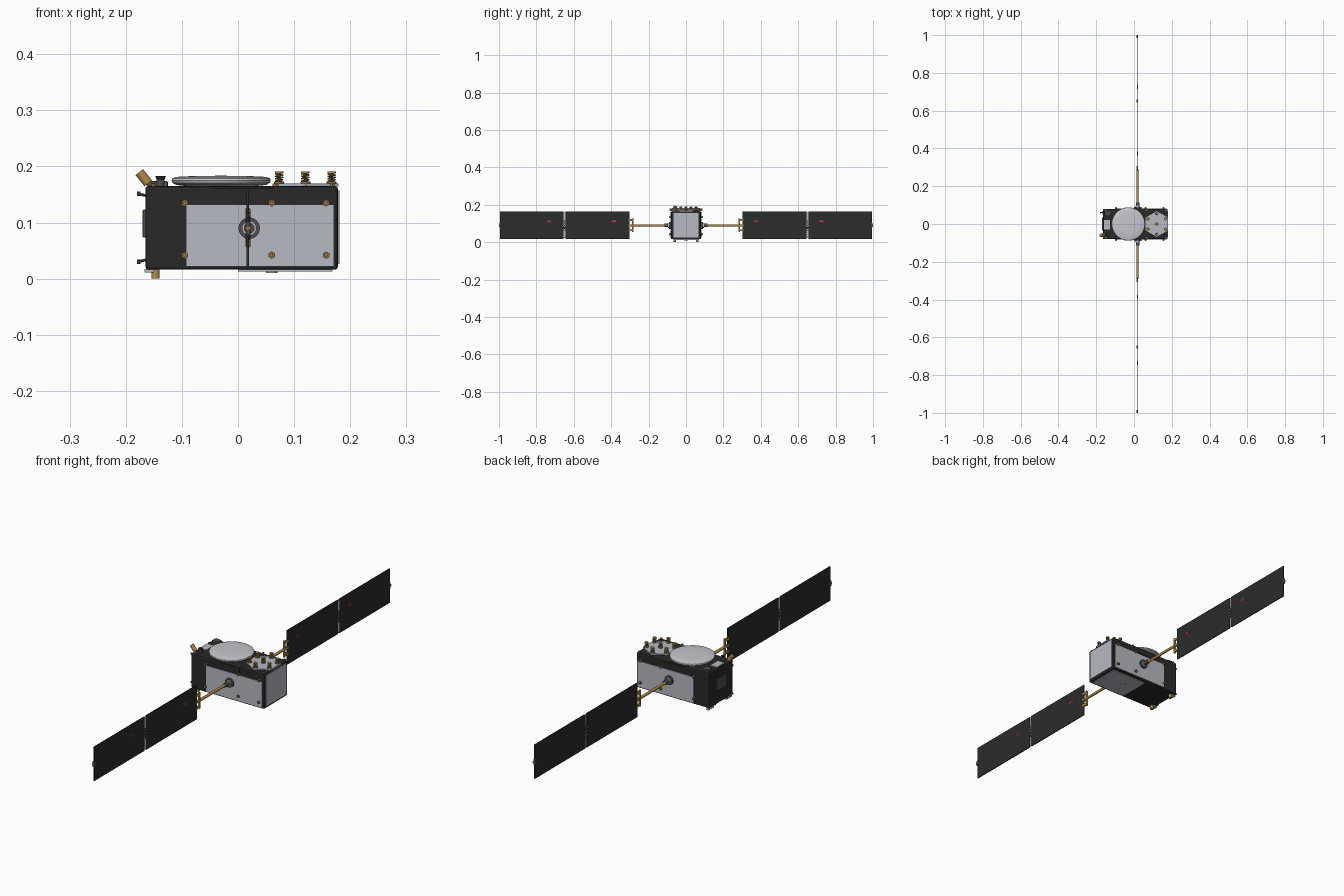
import bpy, math
from mathutils import Vector

cube = bpy.data.objects.get("Cube")
if cube:
    bpy.data.objects.remove(cube, do_unlink=True)


def material(name, r, g, b):
    m = bpy.data.materials.new(name)
    m.use_nodes = True
    m.diffuse_color = (r, g, b, 1)
    m.node_tree.nodes["Principled BSDF"].inputs["Base Color"].default_value = (r, g, b, 1)
    return m


BLACK = material("black foil", .022, .022, .022)
CELL = material("solar cell black", .024, .025, .025)
GREY = material("radiator grey", .47, .49, .54)
WHITE = material("dish white", .56, .57, .61)
GOLD = material("gold", .45, .26, .06)
BRONZE = material("bronze", .27, .16, .07)
STEEL = material("dark steel", .08, .08, .085)
RED = material("red", .5, .06, .02)


def finish(name, mat, smooth=False, bevel=0):
    o = bpy.context.object
    o.name = name
    o.data.materials.append(mat)
    if bevel:
        b = o.modifiers.new("Bevel", 'BEVEL')
        b.width, b.segments = bevel, 2
    if smooth:
        bpy.ops.object.shade_smooth_by_angle(angle=math.radians(35))
    return o


def box(name, mat, x, y, z, bevel=0):
    """Box from (min, max) pairs."""
    pairs = (x, y, z)
    bpy.ops.mesh.primitive_cube_add(size=1, location=[sum(p) / 2 for p in pairs])
    o = bpy.context.object
    for v in o.data.vertices:
        v.co = [c * abs(p[1] - p[0]) for c, p in zip(v.co, pairs)]
    return finish(name, mat, bevel=bevel)


def rod(name, mat, a, b, r, r2=None, sides=20):
    """Cylinder or cone between two points."""
    a, b = Vector(a), Vector(b)
    bpy.ops.mesh.primitive_cone_add(vertices=sides, radius1=r, radius2=r if r2 is None else r2,
                                    depth=(b - a).length, location=(a + b) / 2)
    bpy.context.object.rotation_euler = (b - a).to_track_quat('Z', 'Y').to_euler()
    return finish(name, mat, smooth=sides > 8)


def lathe(name, mat, profile, centre, sides=64):
    """Turned solid from (radius, height) points, closed on the axis."""
    verts, faces, n = [], [], len(profile)
    for i in range(sides):
        t = math.tau * i / sides
        verts += [(r * math.cos(t), r * math.sin(t), z) for r, z in profile]
        j = (i + 1) % sides
        faces += [(i * n + k, j * n + k, j * n + k + 1, i * n + k + 1) for k in range(n - 1)]
    faces.append([i * n + n - 1 for i in range(sides)])
    faces.append([i * n for i in reversed(range(sides))])
    me = bpy.data.meshes.new(name)
    me.from_pydata(verts, [], faces)
    o = bpy.data.objects.new(name, me)
    o.location = centre
    bpy.context.collection.objects.link(o)
    bpy.ops.object.select_all(action='DESELECT')
    o.select_set(True)
    bpy.context.view_layer.objects.active = o
    return finish(name, mat, smooth=True)


def helix(name, x, y, z):
    """Coil antenna on a post with a cap."""
    rod(name + "_base", BRONZE, (x, y, z), (x, y, z + .004), .009)
    rod(name + "_post", STEEL, (x, y, z), (x, y, z + .019), .0025, sides=8)
    rod(name + "_cap", GOLD, (x, y, z + .019), (x, y, z + .022), .0075)
    cu = bpy.data.curves.new(name, 'CURVE')
    cu.dimensions, cu.bevel_depth, cu.bevel_resolution = '3D', .0013, 1
    s = cu.splines.new('POLY')
    s.points.add(48)
    for i, p in enumerate(s.points):
        t = math.tau * i / 12
        p.co = (x + .0065 * math.cos(t), y + .0065 * math.sin(t), z + .003 + .017 * i / 48, 1)
    cu.materials.append(GOLD)
    bpy.context.collection.objects.link(bpy.data.objects.new(name, cu))


# Bus with its radiator plates
box("bus", BLACK, (-.165, .178), (-.08, .08), (.016, .165), bevel=.005)
box("end_radiator", GREY, (.176, .181), (-.068, .068), (.026, .157))
box("bottom_radiator", GREY, (0, .168), (-.07, .07), (.013, .017))

for s, side in ((-1, "front"), (1, "back")):
    # Side radiator, upper cover and bolts
    box(side + "_radiator", GREY, (-.093, .171), (s * .079, s * .083), (.022, .132))
    box(side + "_cover", BLACK, (-.043, .065), (s * .079, s * .082), (.136, .162))
    for x in (-.095, .06, .157):
        for z in (.042, .135):
            rod(side + "_bolt", BRONZE, (x, s * .08, z), (x, s * .088, z), .0065, sides=6)
            rod(side + "_bolt_head", GOLD, (x, s * .086, z), (x, s * .091, z), .003, sides=6)

    # Array drive and boom
    rod(side + "_drive_flange", STEEL, (.02, s * .08, .09), (.02, s * .09, .09), .019, sides=32)
    rod(side + "_drive_hub", GREY, (.02, s * .088, .09), (.02, s * .097, .09), .013)
    rod(side + "_drive_neck", STEEL, (.02, s * .095, .09), (.02, s * .115, .09), .0095)
    rod(side + "_boom", GOLD, (.018, s * .11, .09), (.018, s * .292, .09), .0058)

    # Yoke joining the boom to the wing
    box(side + "_yoke", GOLD, (.013, .022), (s * .281, s * .29), (.056, .126), bevel=.002)
    for z in (.064, .09, .118):
        box(side + "_yoke_lug", GOLD, (.014, .021), (s * .286, s * .308), (z - .005, z + .005))

    # Two wing panels with edge frames, marks and hinges
    for i, (y0, y1) in enumerate(((.303, .645), (.655, .994))):
        box(f"{side}_wing_panel_{i + 1}", CELL, (.0155, .0195), (s * y0, s * y1), (.018, .163))
        ym = s * (y0 + .07 if s > 0 else y1 - .26)
        for z in (.111, .117):
            box(f"{side}_mark_{i + 1}", RED, (.019, .0202), (ym - .01, ym + .01), (z - .0018, z + .0018))
    for z0, z1 in ((.022, .066), (.114, .159)):
        box(side + "_hinge_strip", GREY, (.0165, .0185), (s * .644, s * .656), (z0, z1))
    for z in (.075, .09, .105):
        rod(side + "_hinge", STEEL, (.0175, s * .65, z - .006), (.0175, s * .65, z + .006), .0045, sides=10)
        box(side + "_hinge_leaf", GREY, (.0145, .0205), (s * .642, s * .658), (z - .002, z + .002))
    rod(side + "_tip_latch", BRONZE, (.0175, s * .985, .09), (.0175, s, .09), .005, sides=10)
    box(side + "_tip_plate", STEEL, (.014, .021), (s * .988, s * .997), (.078, .102))

# Main dish on the deck
lathe("main_dish", WHITE, [(.06, 0), (.08, .002), (.087, .006), (.0885, .010), (.087, .014),
                           (.080, .0165), (.05, .018), (.01, .0185)], (-.03, 0, .165))

# Hexagonal array plate with coil antennas
bpy.ops.mesh.primitive_cylinder_add(vertices=6, radius=.068, depth=.006, location=(.12, 0, .167))
finish("array_plate", GREY)
helix("centre_coil", .12, 0, .169)
for i in range(6):
    a = math.radians(30 + 60 * i)
    helix(f"coil_{i + 1}", .12 + .054 * math.cos(a), .054 * math.sin(a), .169)

# Deck instruments near the plain end
rod("tilted_thruster", GOLD, (-.160, -.06, .170), (-.176, -.06, .190), .0085)
rod("tilted_thruster_foot", STEEL, (-.152, -.06, .162), (-.163, -.06, .174), .005)
rod("deck_sensor", STEEL, (-.138, -.055, .164), (-.138, -.055, .176), .007)
rod("deck_sensor_hood", BLACK, (-.138, -.055, .174), (-.138, -.055, .183), .006, .0095)
box("deck_box", STEEL, (-.155, -.125), (.045, .07), (.164, .174), bevel=.002)
box("deck_tray", GREY, (-.16, -.128), (-.03, .02), (.164, .169))
for x in (-.15, .068, .168):
    for y in (-.073, .073):
        rod("deck_bolt", BRONZE, (x, y, .163), (x, y, .170), .005, sides=6)

# Plain end equipment
box("end_box", STEEL, (-.170, -.163), (-.035, .035), (.073, .123), bevel=.002)
for y in (-.06, .06):
    for z, dz in ((.148, .003), (.034, -.004)):
        rod("end_stub", STEEL, (-.163, y, z), (-.178, y, z + dz), .0025, sides=8)
        rod("end_stub_tip", STEEL, (-.174, y, z + dz), (-.180, y, z + dz), .004, sides=8)

# Underside fittings
for y in (-.06, .06):
    rod("bottom_thruster", GOLD, (-.147, y, .018), (-.147, y, 0), .0075)
    box("bottom_bracket", GREY, (-.167, -.15), (y - .01, y + .01), (.011, .017))
rod("bottom_port", GREY, (.06, 0, .016), (.06, 0, .010), .01)
